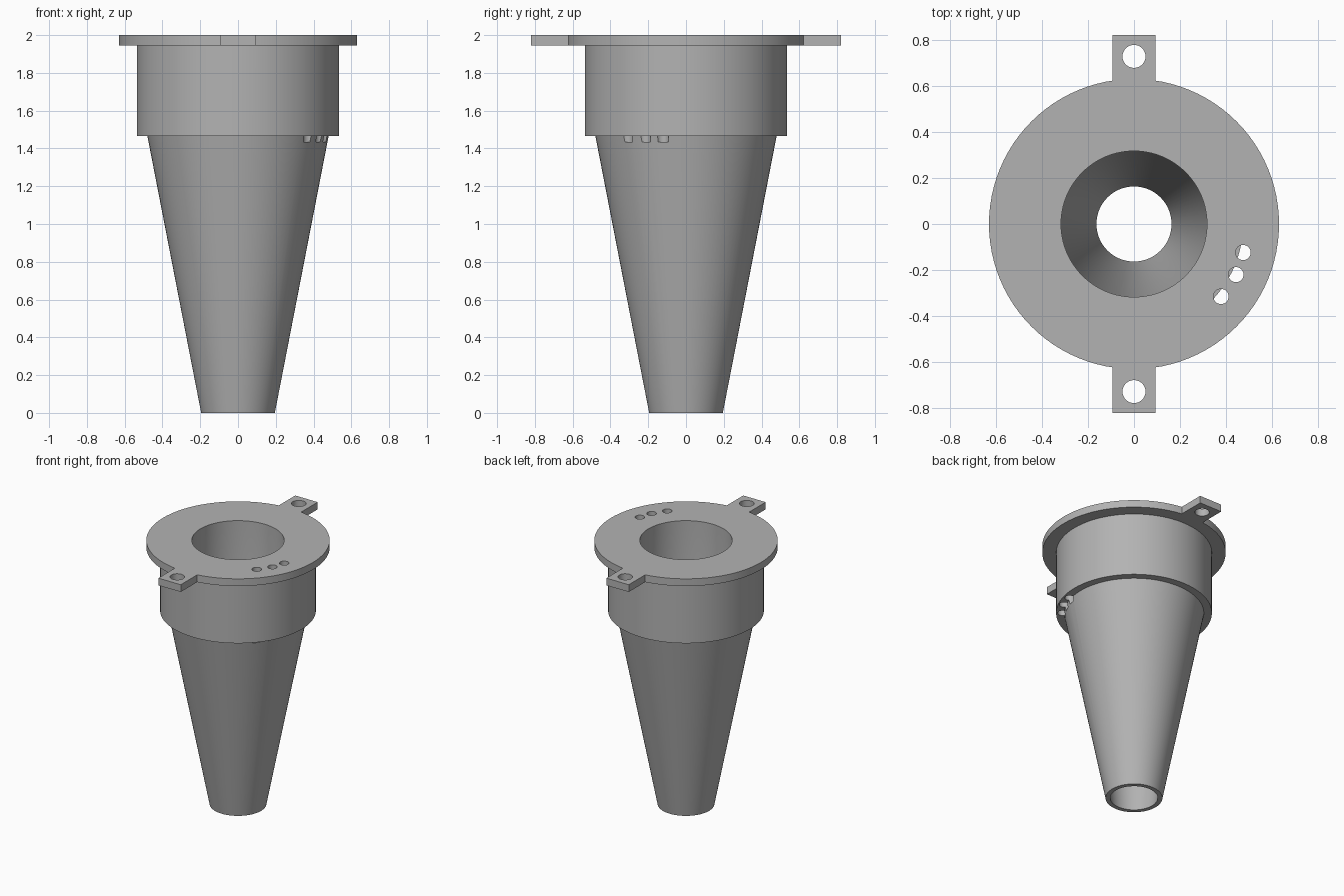
import bpy
import bmesh
from math import radians
from mathutils import Matrix

cube = bpy.data.objects.get("Cube")
if cube:
    bpy.data.objects.remove(cube, do_unlink=True)

SEGMENTS = 96
TOP, FLANGE_Z, STEP_Z = 2.0, 1.945, 1.467

grey = bpy.data.materials.new("plain grey")
grey.use_nodes = True
colour = (0.45, 0.45, 0.45, 1)
grey.diffuse_color = colour
grey.node_tree.nodes["Principled BSDF"].inputs["Base Color"].default_value = colour


def make_object(name, bm):
    bmesh.ops.recalc_face_normals(bm, faces=bm.faces)
    mesh = bpy.data.meshes.new(name)
    bm.to_mesh(mesh)
    bm.free()
    mesh.materials.append(grey)
    obj = bpy.data.objects.new(name, mesh)
    bpy.context.collection.objects.link(obj)
    return obj


def lathe(name, profile):
    bm = bmesh.new()
    verts = [bm.verts.new((r, 0, z)) for r, z in profile]
    edges = [bm.edges.new((a, b)) for a, b in zip(verts, verts[1:] + verts[:1])]
    bmesh.ops.spin(bm, geom=verts + edges, cent=(0, 0, 0), axis=(0, 0, 1),
                   angle=radians(360), steps=SEGMENTS, use_merge=True)
    bmesh.ops.remove_doubles(bm, verts=bm.verts, dist=0.0001)
    return make_object(name, bm)


def drill(name, x, y, radius, bottom):
    bm = bmesh.new()
    height = TOP + 0.1 - bottom
    bmesh.ops.create_cone(bm, cap_ends=True, segments=32, radius1=radius,
                          radius2=radius, depth=height,
                          matrix=Matrix.Translation((x, y, bottom + height / 2)))
    return make_object(name, bm)


def combine(target, tool, operation):
    mod = target.modifiers.new(tool.name, "BOOLEAN")
    mod.operation = operation
    mod.solver = "EXACT"
    mod.object = tool
    bpy.context.view_layer.objects.active = target
    bpy.ops.object.modifier_apply(modifier=mod.name)
    bpy.data.objects.remove(tool, do_unlink=True)


# Hollow tapered body with a thick collar and top flange
body = lathe("flanged_funnel", [
    (0.195, 0), (0.48, STEP_Z), (0.535, STEP_Z), (0.535, FLANGE_Z),
    (0.63, FLANGE_Z), (0.63, TOP), (0.317, TOP), (0.317, STEP_Z), (0.163, 0)])

# Mounting ears at front and back, each with a screw hole
for side in (-1, 1):
    bm = bmesh.new()
    bmesh.ops.create_cube(bm, size=1, matrix=Matrix.Translation(
        (0, side * 0.67, (TOP + FLANGE_Z) / 2)) @ Matrix.Diagonal(
        (0.188, 0.3, TOP - FLANGE_Z, 1)))
    combine(body, make_object("mounting_ear", bm), "UNION")
    combine(body, drill("screw_hole", 0, side * 0.728, 0.05, 1.85), "DIFFERENCE")

# Three narrow channels running down through the collar
for x, y in ((0.474, -0.124), (0.443, -0.22), (0.378, -0.315)):
    combine(body, drill("channel_hole", x, y, 0.033, 1.435), "DIFFERENCE")

# Smooth round walls, crisp edges
bpy.ops.object.select_all(action="DESELECT")
body.select_set(True)
bpy.context.view_layer.objects.active = body
bpy.ops.object.shade_smooth_by_angle(angle=radians(30))
